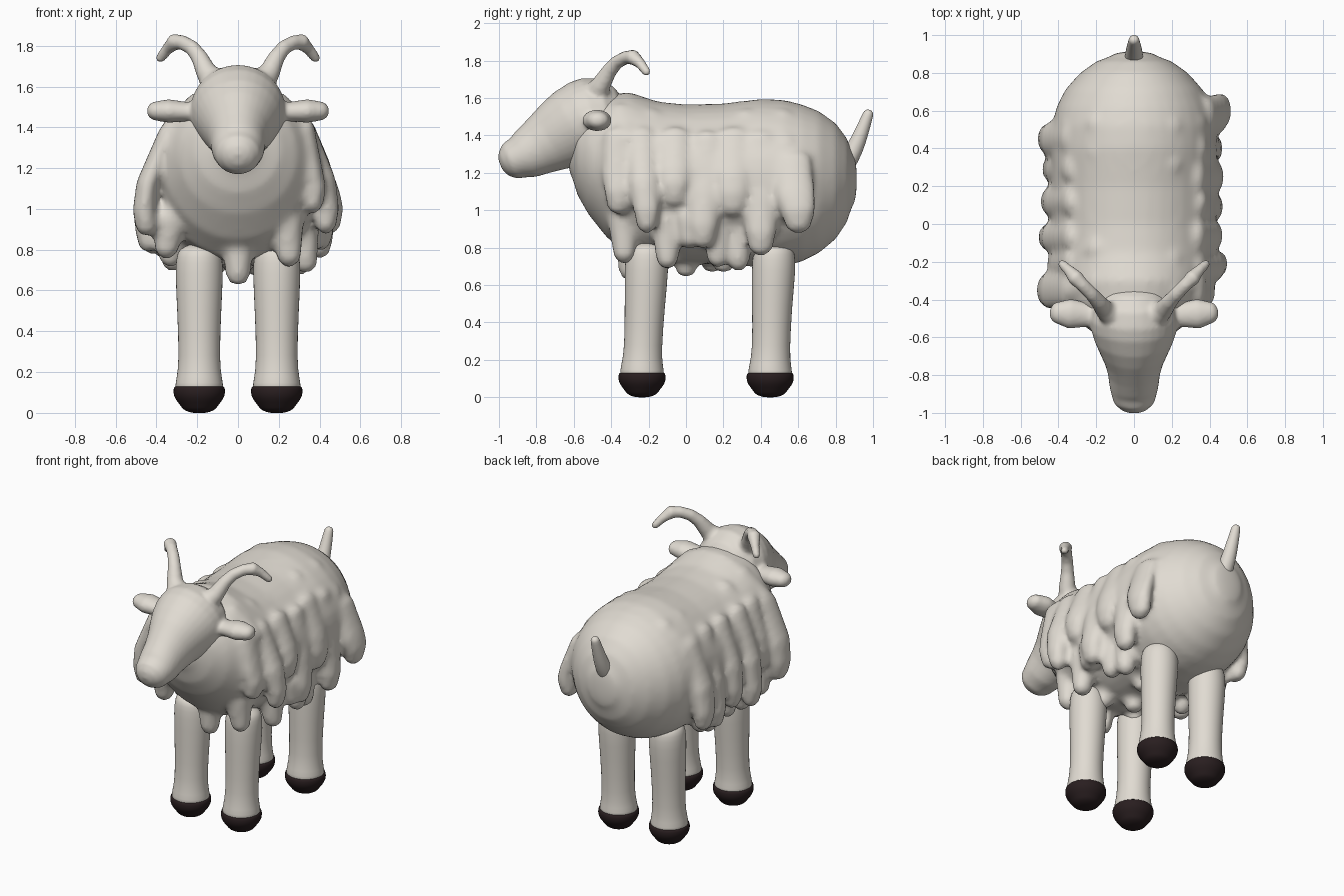
import bpy, bmesh, math, random
from mathutils import Vector

if "Cube" in bpy.data.objects:
    bpy.data.objects.remove(bpy.data.objects["Cube"])

random.seed(4)
X, Y = Vector((1, 0, 0)), Vector((0, 1, 0))


def material(name, rgb):
    m = bpy.data.materials.new(name)
    m.diffuse_color = (*rgb, 1)
    m.use_nodes = True
    m.node_tree.nodes["Principled BSDF"].inputs["Base Color"].default_value = m.diffuse_color
    return m


WOOL = material("cream wool", (0.75, 0.71, 0.645))
HOOF = material("dark hoof", (0.022, 0.013, 0.014))


def tube(bm, path, radii, hint, caps=(1, 1), n=20, axis=None):
    """Loft elliptical rings along a path, with rounded ends."""
    pts = [Vector(p) for p in path]
    rad = [(r, r) if isinstance(r, (int, float)) else r for r in radii]
    rings = []
    for i, p in enumerate(pts):
        t = axis or (pts[min(i + 1, len(pts) - 1)] - pts[max(i - 1, 0)]).normalized()
        rings.append((p, t, *rad[i]))

    def cap(ring, sign, k):
        p, t, a, b = ring
        return [(p + t * sign * k * min(a, b) * math.sin(q), t, a * math.cos(q), b * math.cos(q))
                for q in (0.45, 0.9, 1.3)]
    rings = cap(rings[0], -1, caps[0])[::-1] + rings + cap(rings[-1], 1, caps[1])
    loops = []
    for p, t, a, b in rings:
        s = (hint - t * hint.dot(t)).normalized()
        u = t.cross(s)
        loops.append([bm.verts.new(p + s * a * math.cos(w) + u * b * math.sin(w))
                      for w in (math.tau * j / n for j in range(n))])
    for l0, l1 in zip(loops, loops[1:]):
        for j in range(n):
            bm.faces.new((l0[j], l0[(j + 1) % n], l1[(j + 1) % n], l1[j]))
    bm.faces.new(loops[0][::-1])
    bm.faces.new(loops[-1])


def finish(name, bm, mat, subsurf=1):
    bmesh.ops.recalc_face_normals(bm, faces=bm.faces)
    for f in bm.faces:
        f.smooth = True
    me = bpy.data.meshes.new(name)
    bm.to_mesh(me)
    bm.free()
    me.materials.append(mat)
    ob = bpy.data.objects.new(name, me)
    bpy.context.collection.objects.link(ob)
    if subsurf:
        ob.modifiers.new("Smooth", "SUBSURF").levels = subsurf
    return ob


def fuse(ob, voxel, iterations):
    rm = ob.modifiers.new("Fuse", "REMESH")
    rm.mode, rm.voxel_size, rm.use_smooth_shade = "VOXEL", voxel, True
    sm = ob.modifiers.new("Soften", "SMOOTH")
    sm.factor, sm.iterations = .5, iterations


def part(name, path, radii, hint, mat=WOOL, caps=(1, 1)):
    bm = bmesh.new()
    tube(bm, path, radii, hint, caps)
    return finish(name, bm, mat)


# Woolly body: a barrel plus hanging locks, fused together
bm = bmesh.new()
barrel = [(-.61, 1.31, .12, .13), (-.58, 1.295, .21, .215), (-.52, 1.27, .29, .295),
          (-.42, 1.235, .365, .385), (-.3, 1.195, .405, .435), (-.15, 1.155, .425, .425),
          (0, 1.14, .43, .425), (.2, 1.14, .435, .43), (.4, 1.145, .44, .45),
          (.52, 1.145, .435, .445), (.62, 1.145, .41, .42), (.71, 1.15, .365, .38),
          (.80, 1.155, .285, .31), (.86, 1.16, .20, .225), (.89, 1.165, .12, .14)]
tube(bm, [(0, y, z) for y, z, a, b in barrel], [(a, b) for y, z, a, b in barrel], X,
     (.18, .2), 40, Y)


def lock(s, y, top, tip, out, r=.075, lean=0):
    x_top = .40 * math.sqrt(max(0, 1 - ((top - 1.14) / .46) ** 2))
    mid = (top + tip) / 2
    tube(bm, [(s * x_top, y - lean, top), (s * (out - .065), y - lean / 2, mid),
              (s * (out - .05), y, tip + .12), (s * (out - .06), y, tip + .05)],
         [(r * 1.1, .045), (r * 1.2, .055), (r * 1.05, .058), (r * .85, .054)], Y, n=16)


# side locks: side, y, top z, tip z, outer x, half width, lean
for args in [(1, -.21, 1.40, .88, .49, .068, .03), (1, .09, 1.38, .80, .465, .078, -.03),
             (1, -.06, 1.40, 1.02, .465, .078), (1, .25, 1.40, .97, .47, .088),
             (1, .40, 1.38, .76, .462, .08), (1, .60, 1.27, .88, .51, .09, .03),
             (1, -.36, 1.40, .98, .425, .075),
             (-1, -.35, 1.37, .87, .51, .085), (-1, -.21, 1.40, .97, .455, .066),
             (-1, -.07, 1.40, .79, .50, .07), (-1, .12, 1.40, .85, .49, .072),
             (-1, .29, 1.40, .78, .48, .068), (-1, .45, 1.38, .83, .505, .078)]:
    lock(*args)

# lower locks under the belly: x, y, tip z
for x, y, tip in [(.33, -.10, .69), (.32, .17, .70), (.30, .28, .68), (.25, -.33, .72),
                  (.37, .02, .80), (-.33, -.12, .72), (-.34, .05, .74), (-.32, .22, .70),
                  (-.36, .36, .76), (-.35, -.29, .76), (0, -.30, .63), (0, 0, .645), (.1, .2, .67),
                  (-.12, .14, .67), (.14, -.12, .68), (-.14, -.16, .68)]:
    tube(bm, [(x * .94, y, .95), (x, y, tip + .055)], [.092, .062], Y, n=12)

# soft ridges over the back
for i in range(6):
    y = -.33 + i * .17
    k = random.uniform(-.04, .04)
    h = 1.55 - .03 * (i in (2, 3)) + .03 * (i == 0)
    tube(bm, [(-.33, y + k, h - .20), (-.2, y - k, h - .06), (0, y, h - .02),
              (.2, y + k, h - .06), (.33, y - k, h - .20)], [(.07, .055)] * 5, Y, n=12)

fuse(finish("woolly_body", bm, WOOL, 0), .02, 6)

# Head with ears and curved horns, blended into one skin
bm = bmesh.new()
tube(bm, [(0, -.90, 1.279), (0, -.86, 1.295), (0, -.79, 1.335), (0, -.73, 1.37), (0, -.67, 1.405),
          (0, -.61, 1.44), (0, -.55, 1.465), (0, -.50, 1.478)],
     [(.12, .112), (.129, .131), (.138, .152), (.155, .173), (.182, .195), (.21, .213),
      (.23, .23), (.235, .235)], X, caps=(.92, .85), n=32)
for s in (1, -1):
    tube(bm, [(s * .15, -.49, 1.475), (s * .22, -.485, 1.475), (s * .27, -.48, 1.477),
              (s * .34, -.475, 1.48), (s * .40, -.47, 1.48)],
         [(.08, .065), (.06, .048), (.068, .05), (.08, .058), (.06, .048)], Y)
    tube(bm, [(s * .11, -.48, 1.62), (s * .155, -.455, 1.67), (s * .19, -.41, 1.745),
              (s * .225, -.37, 1.79), (s * .27, -.325, 1.815), (s * .31, -.285, 1.82),
              (s * .345, -.245, 1.785), (s * .38, -.212, 1.74)],
         [.075, .052, .041, .037, .036, .042, .029, .024], Y)
fuse(finish("head_with_ears_and_horns", bm, WOOL, 0), .011, 6)

# Tail
part("tail", [(0, .85, 1.24), (0, .90, 1.32), (0, .94, 1.42), (0, .973, 1.51)],
     [.052, .048, .038, .029], X)

# Legs and hooves
for end, top_y, low_y in (("front", -.21, -.235), ("rear", .47, .45)):
    for s, side in ((1, "right"), (-1, "left")):
        x, name = s * .19, f"{end}_{{}}_{side}"
        part(name.format("leg"), [(x, low_y, .12), (x, low_y, .17), (x, low_y + .005, .25),
                                  (x, top_y - .01, .5), (x, top_y, .7), (x, top_y, .77)],
             [.122, .113, .10, .109, .12, .112], X, caps=(.1, .55))
        part(name.format("hoof"), [(x, low_y, .035), (x, low_y, .07), (x, low_y, .10), (x, low_y, .13)],
             [.092, .122, .13, .126], X, HOOF, caps=(.41, .02))
